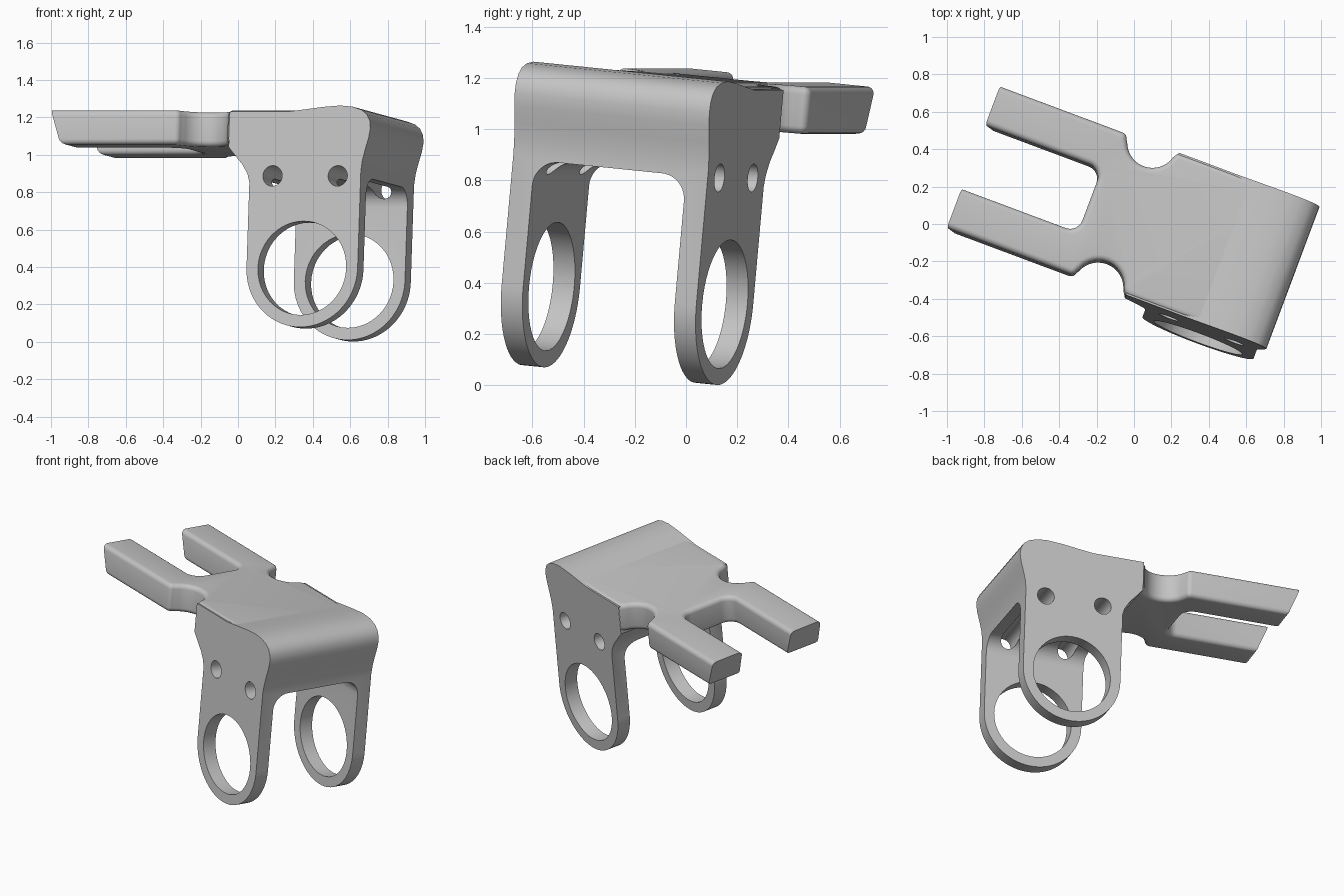
import bpy, bmesh
from math import cos, sin, radians
from mathutils import Matrix, Vector

cube = bpy.data.objects.get("Cube")
if cube:
    bpy.data.objects.remove(cube)

# Part axes: length, width and height of the bracket as it sits tilted
U = Vector((0.937, -0.35, 0)).normalized()
V = Vector((0.349, 0.932, -0.095)).normalized()
W = U.cross(V)
FRAME = Matrix((U, V, W)).transposed().to_4x4() @ Matrix.Translation((0, -0.078, 0))

grey = bpy.data.materials.new("plain grey")
grey.use_nodes = True
COLOUR = (0.55, 0.55, 0.55, 1)
grey.diffuse_color = COLOUR
grey.node_tree.nodes["Principled BSDF"].inputs["Base Color"].default_value = COLOUR


def arc(x, y, r, start, end, n=16):
    angles = [radians(start + (end - start) * i / n) for i in range(n + 1)]
    return [(x + r * cos(t), y + r * sin(t)) for t in angles]


def prism(name, outline, place, low, high, shape=None):
    """Extrude an outline from low to high; place(p, q, depth) gives the position."""
    bm = bmesh.new()
    ends = [[bm.verts.new(place(p, q, d)) for p, q in outline] for d in (low, high)]
    bm.faces.new(ends[0])
    bm.faces.new(ends[1])
    n = len(outline)
    for i in range(n):
        j = (i + 1) % n
        bm.faces.new((ends[0][i], ends[0][j], ends[1][j], ends[1][i]))
    bmesh.ops.recalc_face_normals(bm, faces=bm.faces[:])
    if shape:
        shape(bm)
    mesh = bpy.data.meshes.new(name)
    bm.to_mesh(mesh)
    bm.free()
    mesh.materials.append(grey)
    obj = bpy.data.objects.new(name, mesh)
    bpy.context.collection.objects.link(obj)
    return obj


def combine(target, other, operation):
    mod = target.modifiers.new("combine", "BOOLEAN")
    mod.operation, mod.object, mod.solver = operation, other, "EXACT"
    bpy.context.view_layer.objects.active = target
    bpy.ops.object.modifier_apply(modifier=mod.name)
    bpy.data.objects.remove(other)


def across(a, c, b):
    return (a, b, c)


def along(b, c, a):
    return (a, b, c)


def upward(a, b, c):
    return (a, b, c)


HALF = 0.4075
EAR_A, EAR_C = 0.534, 0.35

# Side profile: round ear, straight sides, bulging shoulder and flared back
profile = arc(EAR_A, EAR_C, 0.317, 180, 360, 40)
profile += [(0.851, 0.87), (0.858, 0.93), (0.871, 0.985), (0.889, 1.05), (0.897, 1.10),
            (0.893, 1.14), (0.875, 1.175), (0.843, 1.2), (0.79, 1.217), (0.72, 1.223),
            (0.62, 1.215), (0.52, 1.202), (0.42, 1.19), (0.092, 1.19), (0.092, 1.0),
            (0.13, 0.955), (0.175, 0.905), (0.205, 0.855), (0.217, 0.81)]
bracket = prism("clamp_bracket", profile, across, -HALF, HALF)

# Opening between the two ears, with rounded upper corners
half_gap, gap_top, r = 0.3175, 0.845, 0.1
opening = [(-half_gap, -0.2), (half_gap, -0.2)]
opening += arc(half_gap - r, gap_top - r, r, 0, 90, 10)
opening += arc(r - half_gap, gap_top - r, r, 90, 180, 10)
combine(bracket, prism("opening_cutter", opening, along, -0.5, 1.5), "DIFFERENCE")

# Large ring hole and two screw channels through the width
for a, c, radius in ((EAR_A, EAR_C, 0.252), (EAR_A - 0.186, gap_top, 0.055),
                     (EAR_A + 0.186, gap_top, 0.055)):
    circle = arc(a, c, radius, 0, 360, 48)[:-1]
    combine(bracket, prism("hole_cutter", circle, across, -0.6, 0.6), "DIFFERENCE")

# Forked plate: half outline from the slot to the hidden end, then mirrored
TIP, BOTTOM, TOP = -0.93, 1.015, 1.2
edge = HALF - 0.002
half = arc(-0.335, 0.1125, 0.07, 0, 90, 8)
half += [(TIP, 0.1825), (TIP, edge)]
half += arc(-0.23, edge - 0.035, 0.035, 90, 10, 6)
half += arc(-0.06, 0.41, 0.135, 200, 345, 20)
half += [(0.09, edge), (0.68, edge)]
outline = half + [(a, -b) for a, b in reversed(half)]


def round_plate(bm):
    # Undercut the prong tips, then round the long edges
    for v in bm.verts:
        if v.co.x < TIP + 0.01 and v.co.z < TOP - 0.01:
            v.co.x += 0.06
    rims = []
    for e in bm.edges:
        p, q = (v.co for v in e.verts)
        at_tip = max(p.x, q.x) < TIP + 0.01
        if abs(p.z - q.z) < 0.001 and not at_tip and min(p.x, q.x) < 0.6:
            rims.append(e)
    bmesh.ops.bevel(bm, geom=rims, offset=0.04, segments=5, profile=0.5,
                    affect="EDGES", clamp_overlap=True)


plate = prism("forked_plate", outline, upward, BOTTOM, TOP, round_plate)

# Seat both parts in the tilted frame and smooth the curved faces
for obj in (bracket, plate):
    obj.data.transform(FRAME)
    bpy.ops.object.select_all(action="DESELECT")
    obj.select_set(True)
    bpy.context.view_layer.objects.active = obj
    bpy.ops.object.shade_smooth_by_angle(angle=radians(30))
